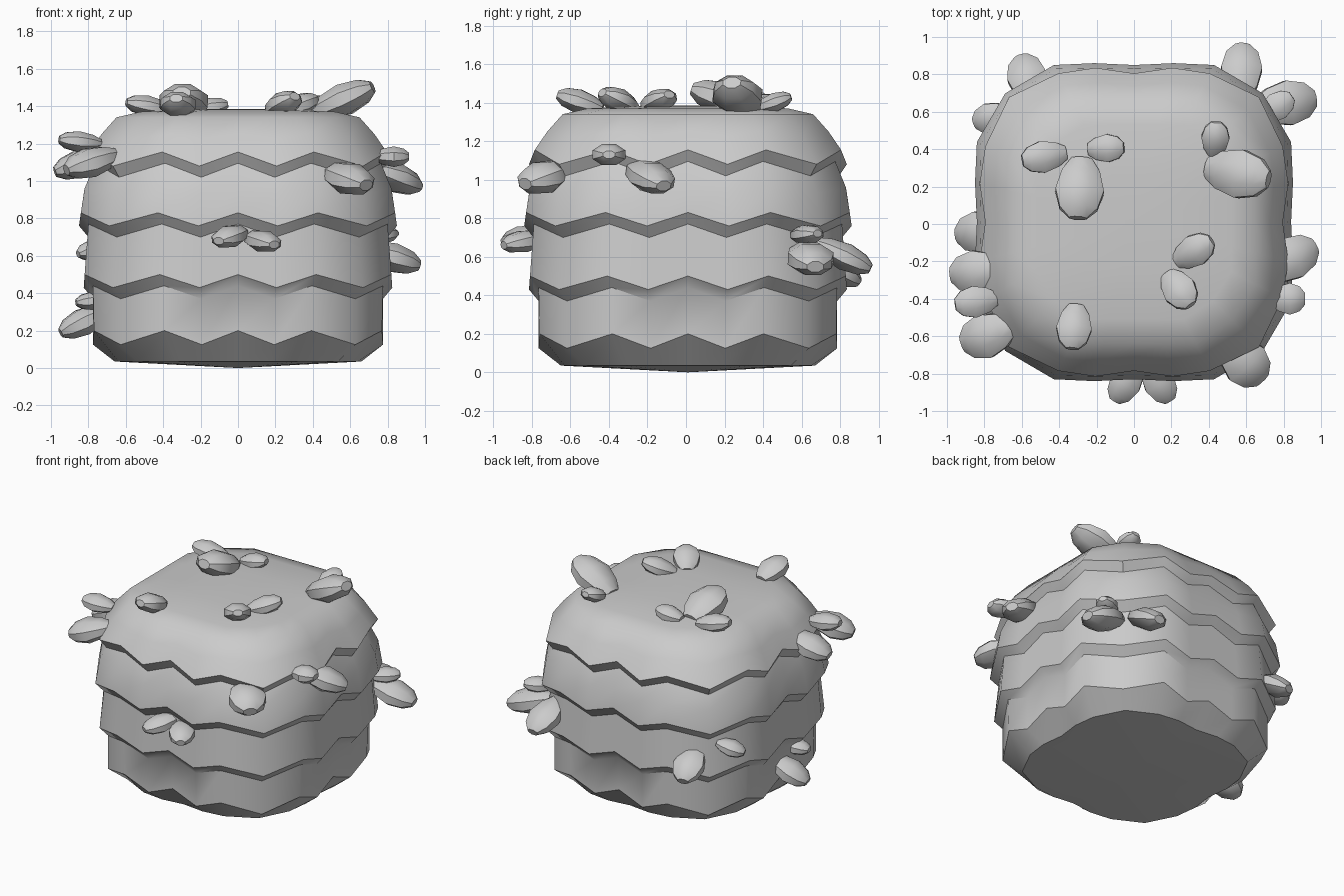
import bpy, bmesh
from mathutils import Vector, Matrix

if "Cube" in bpy.data.objects:
    bpy.data.objects.remove(bpy.data.objects["Cube"])

# Rounded-square plan: 24 points, one quarter turned four times
QUARTER = [(1, 0), (1, .25), (1, .51), (.81, .81), (.51, 1), (.25, 1)]
PLAN = []
for q in range(4):
    rot = Matrix.Rotation(q * 1.5707963, 2)
    PLAN += [rot @ Vector(p) for p in QUARTER]


def finish(name, bm, angle):
    bmesh.ops.recalc_face_normals(bm, faces=bm.faces)
    mesh = bpy.data.meshes.new(name)
    bm.to_mesh(mesh)
    bm.free()
    ob = bpy.data.objects.new(name, mesh)
    bpy.context.collection.objects.link(ob)
    bpy.ops.object.select_all(action='DESELECT')
    ob.select_set(True)
    bpy.context.view_layer.objects.active = ob
    bpy.ops.object.shade_smooth_by_angle(angle=angle)
    return ob


def loft(bm, rings):
    for a, b in zip(rings, rings[1:]):
        n = len(a)
        for i in range(n):
            bm.faces.new((a[i], a[(i + 1) % n], b[(i + 1) % n], b[i]))


# Tiered body: (half width at peaks, half width at lows, z of peaks, z of lows)
LEVELS = [
    (.64, .66, .035, .035),
    (.77, .775, .20, .125),     # first tier
    (.775, .775, .44, .37),
    (.82, .825, .50, .43),      # second tier
    (.80, .80, .77, .70),
    (.84, .85, .83, .76),       # third tier
    (.82, .825, .96, .93),
    (.765, .785, 1.095, 1.02),
    (.795, .825, 1.155, 1.08),  # fourth tier
    (.73, .745, 1.25, 1.22),
    (.65, .65, 1.34, 1.34),     # domed top
    (.52, .52, 1.37, 1.37),
    (.25, .25, 1.383, 1.383),
]
bm = bmesh.new()
rings = []
for hi, lo, zhi, zlo in LEVELS:
    ring = []
    for i, p in enumerate(PLAN):
        s, z = (lo, zlo) if i % 2 else (hi, zhi)
        ring.append(bm.verts.new((p.x * s, p.y * s + .01, z)))
    rings.append(ring)
loft(bm, rings)
for ring, z in ((rings[0], 0), (rings[-1], 1.386)):
    c = bm.verts.new((0, .01, z))
    for i in range(24):
        bm.faces.new((ring[i], ring[(i + 1) % 24], c))
finish("tiered_body", bm, .68)


# Faceted, flattened crystal from its root to its tip
def crystal(name, root, tip, width):
    root, tip = Vector(root), Vector(tip)
    axis = tip - root
    side = axis.cross(Vector((0, 0, 1))).normalized()
    up = side.cross(axis).normalized()
    bm = bmesh.new()
    rings = []
    for t, r in ((-.03, .42), (.2, .78), (.55, 1), (.86, .78), (1.03, .36)):
        ring = []
        for k in range(8):
            d = Matrix.Rotation(k * .7853982 + .3927, 2) @ Vector((1, 0))
            ring.append(bm.verts.new(root + axis * t + side * d.x * r * width * .54
                                     + up * d.y * r * width * .35))
        rings.append(ring)
    loft(bm, rings)
    bm.faces.new(rings[0])
    bm.faces.new(rings[-1])
    finish(name, bm, .6)


def cluster(name, *items):
    for i, (root, tip, width) in enumerate(items):
        crystal(f"{name}_crystal_{i + 1}", root, tip, width)


cluster("top_left",
        ((-.28, .34, 1.37), (-.30, .04, 1.47), .26),
        ((-.37, .38, 1.38), (-.59, .34, 1.42), .17),
        ((-.24, .40, 1.38), (-.06, .41, 1.41), .15),
        ((-.31, -.44, 1.37), (-.33, -.66, 1.44), .19))
cluster("top_right",
        ((.40, .30, 1.36), (.71, .24, 1.50), .26),
        ((.43, .37, 1.37), (.44, .54, 1.43), .15),
        ((.23, -.20, 1.37), (.41, -.09, 1.44), .17),
        ((.18, -.27, 1.37), (.30, -.43, 1.45), .18))
cluster("left_upper",
        ((-.66, -.55, 1.14), (-.91, -.64, 1.06), .24),
        ((-.74, -.40, 1.20), (-.95, -.43, 1.22), .17),
        ((-.70, -.24, 1.14), (-.97, -.27, 1.05), .23))
cluster("left_lower",
        ((-.70, -.02, .31), (-.94, -.06, .19), .22),
        ((-.68, -.17, .37), (-.86, -.20, .35), .15),
        ((-.68, .60, .66), (-.85, .54, .61), .16),
        ((-.54, .66, .60), (-.60, .89, .47), .21))
cluster("front",
        ((.02, -.74, .73), (-.10, -.94, .68), .17),
        ((.07, -.74, .70), (.19, -.94, .66), .17),
        ((.50, -.64, 1.05), (.68, -.83, .98), .25))
cluster("right_upper",
        ((.74, -.40, 1.13), (.91, -.40, 1.13), .17),
        ((.70, -.26, 1.07), (.96, -.12, .97), .23))
cluster("right_back",
        ((.66, .62, .64), (.96, .67, .55), .24),
        ((.68, .57, .71), (.84, .68, .72), .15),
        ((.57, .68, .67), (.58, .95, .54), .22))
